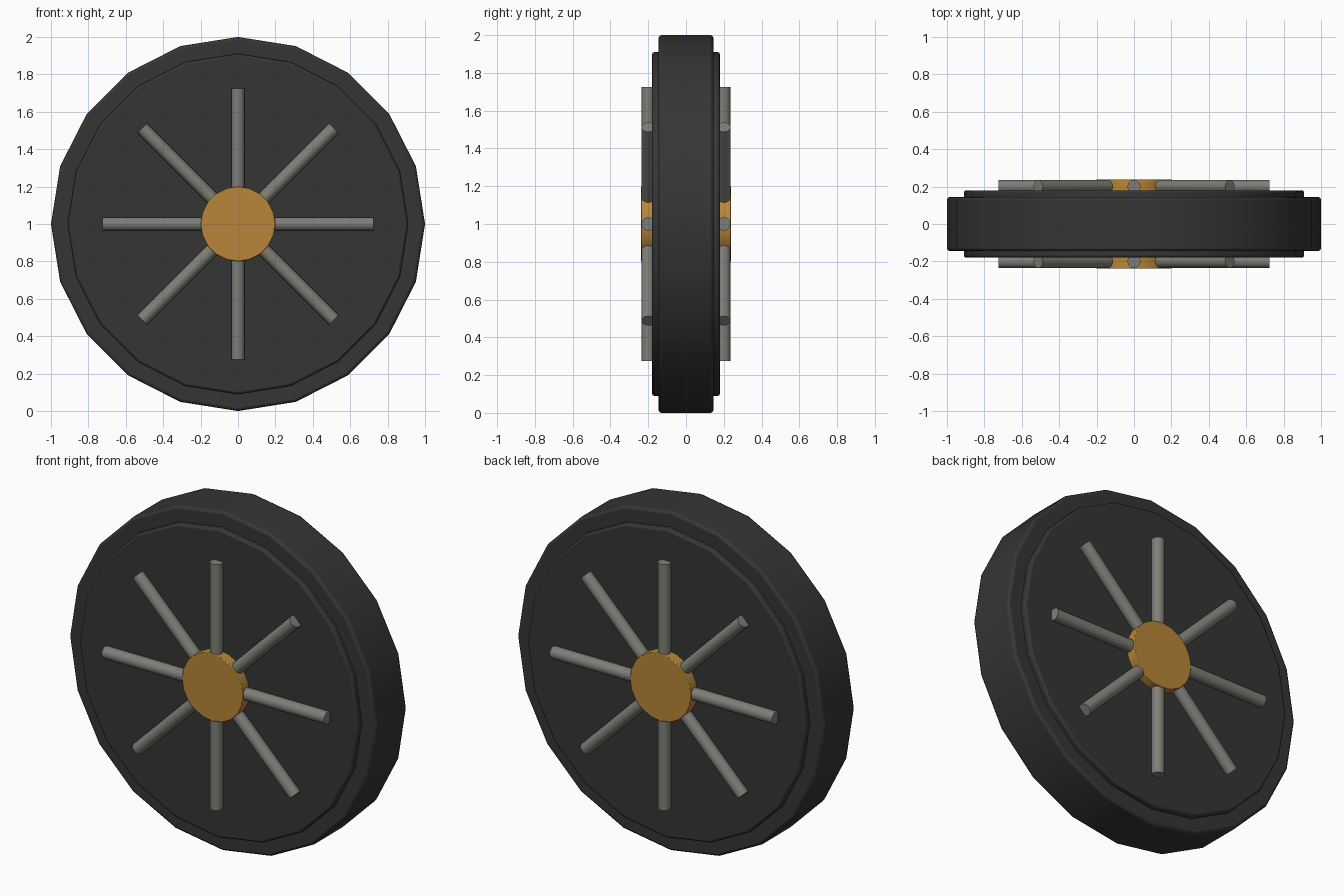
import bpy
from math import cos, sin, pi, radians
from mathutils import Vector

cube = bpy.data.objects.get("Cube")
if cube:
    bpy.data.objects.remove(cube, do_unlink=True)


def material(name, color):
    mat = bpy.data.materials.new(name)
    mat.use_nodes = True
    mat.diffuse_color = (*color, 1)
    bsdf = mat.node_tree.nodes["Principled BSDF"]
    bsdf.inputs["Base Color"].default_value = (*color, 1)
    bsdf.inputs["Roughness"].default_value = 0.7
    return mat


RUBBER = material("dark rubber", (0.036, 0.036, 0.036))
STEEL = material("grey steel", (0.21, 0.21, 0.185))
BRASS = material("amber brass", (0.48, 0.24, 0.04))
CENTRE = Vector((0, 0, 1))


def cylinder(name, sides, radius, length, location, rotation, mat, bevel=0, smooth=40):
    bpy.ops.mesh.primitive_cylinder_add(vertices=sides, radius=radius, depth=length,
                                        location=location, rotation=rotation)
    obj = bpy.context.object
    obj.name = name
    obj.data.materials.append(mat)
    bpy.ops.object.shade_smooth_by_angle(angle=radians(smooth))
    if bevel:
        mod = obj.modifiers.new("rounded rim", "BEVEL")
        mod.width = bevel
        mod.segments = 2
        mod.limit_method = "ANGLE"
        mod.angle_limit = radians(50)
    return obj


# Tyre, raised side walls and hub share the wheel's axle direction
axle = (pi / 2, 0, 0)
cylinder("tyre", 20, 1.0, 0.29, CENTRE, axle, RUBBER, 0.015)
cylinder("side_walls", 20, 0.91, 0.36, CENTRE, axle, RUBBER, 0.012)
cylinder("hub", 20, 0.2, 0.478, CENTRE, axle, BRASS, 0.004)

# Eight spokes, half sunk into each side wall
for side, y in (("front", -0.2), ("back", 0.2)):
    for i in range(8):
        angle = i * pi / 4
        inner, outer = 0.05, 0.725
        middle = (inner + outer) / 2
        spot = CENTRE + Vector((sin(angle) * middle, y, cos(angle) * middle))
        cylinder(f"{side}_spoke_{i + 1}", 12, 0.036, outer - inner, spot,
                 (0, angle, 0), STEEL)
